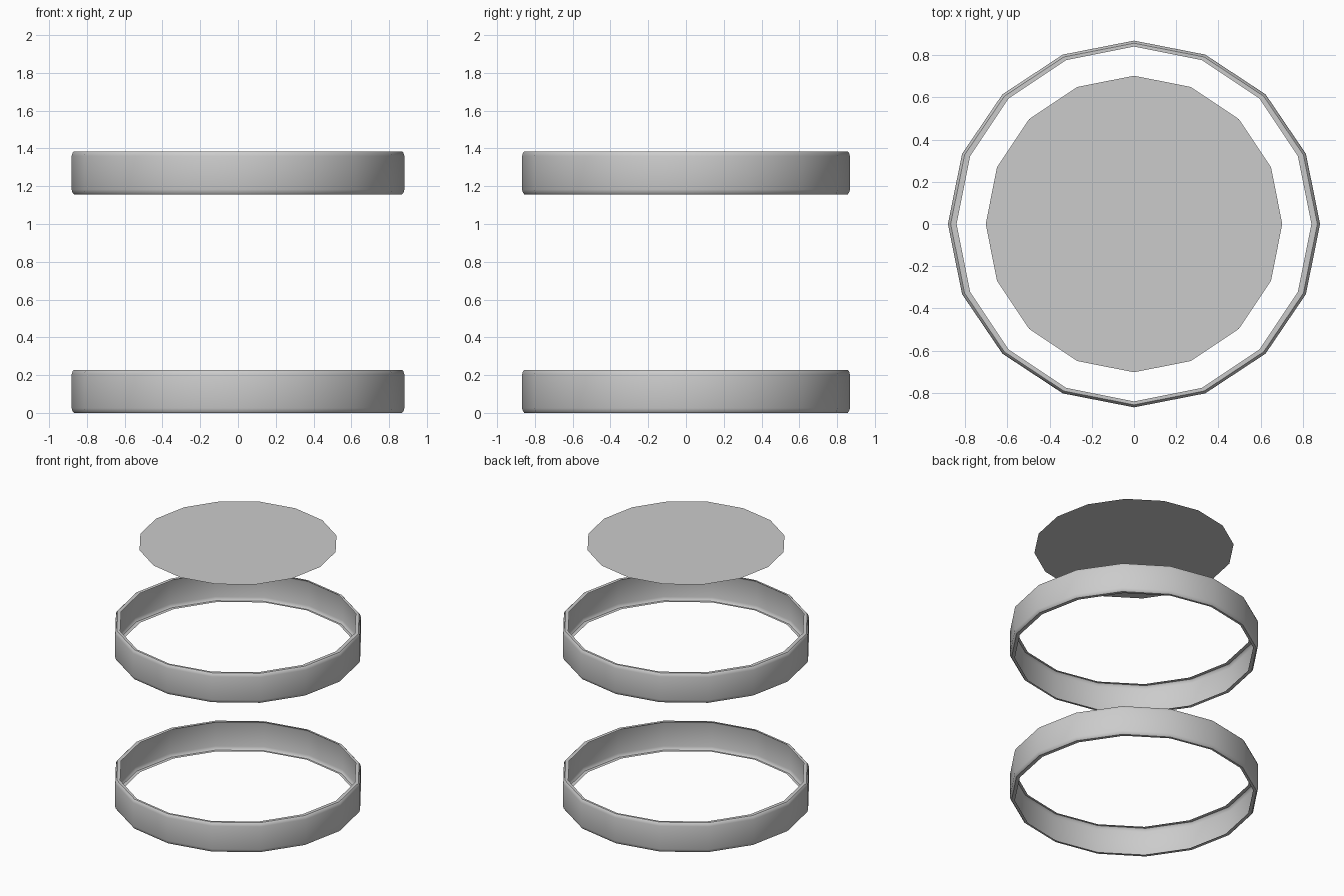
import bpy, bmesh
from math import cos, sin, tau, radians

if "Cube" in bpy.data.objects:
    bpy.data.objects.remove(bpy.data.objects["Cube"])

SIDES = 16


def make_object(name, bm):
    mesh = bpy.data.meshes.new(name)
    bm.to_mesh(mesh)
    bm.free()
    ob = bpy.data.objects.new(name, mesh)
    bpy.context.collection.objects.link(ob)
    return ob


def band(name, z0, z1):
    # thin channel open to the inside: lip, rounded corner, wall, corner, lip
    profile = [(0.84, 0.84, z0), (0.868, 0.856, z0), (0.876, 0.863, z0 + 0.008),
               (0.881, 0.868, z0 + 0.025), (0.881, 0.868, z1 - 0.025),
               (0.876, 0.863, z1 - 0.008), (0.868, 0.856, z1), (0.84, 0.84, z1)]
    bm = bmesh.new()
    rows = [[bm.verts.new((rx * cos(tau * i / SIDES), ry * sin(tau * i / SIDES), z))
             for i in range(SIDES)] for rx, ry, z in profile]
    for a, b in zip(rows, rows[1:]):
        for i in range(SIDES):
            j = (i + 1) % SIDES
            bm.faces.new((a[i], a[j], b[j], b[i]))
    ob = make_object(name, bm)
    bpy.ops.object.select_all(action='DESELECT')
    ob.select_set(True)
    bpy.context.view_layer.objects.active = ob
    bpy.ops.object.shade_smooth_by_angle(angle=radians(35))


# two matching hoops
band("lower_band", 0.0, 0.228)
band("upper_band", 1.157, 1.385)

# flat disc floating on top
bm = bmesh.new()
bmesh.ops.create_circle(bm, cap_ends=True, segments=SIDES, radius=0.702)
for f in bm.faces:
    f.normal_update()
    if f.normal.z < 0:
        f.normal_flip()
bmesh.ops.translate(bm, verts=bm.verts, vec=(0, 0, 2.0))
make_object("top_disc", bm)
